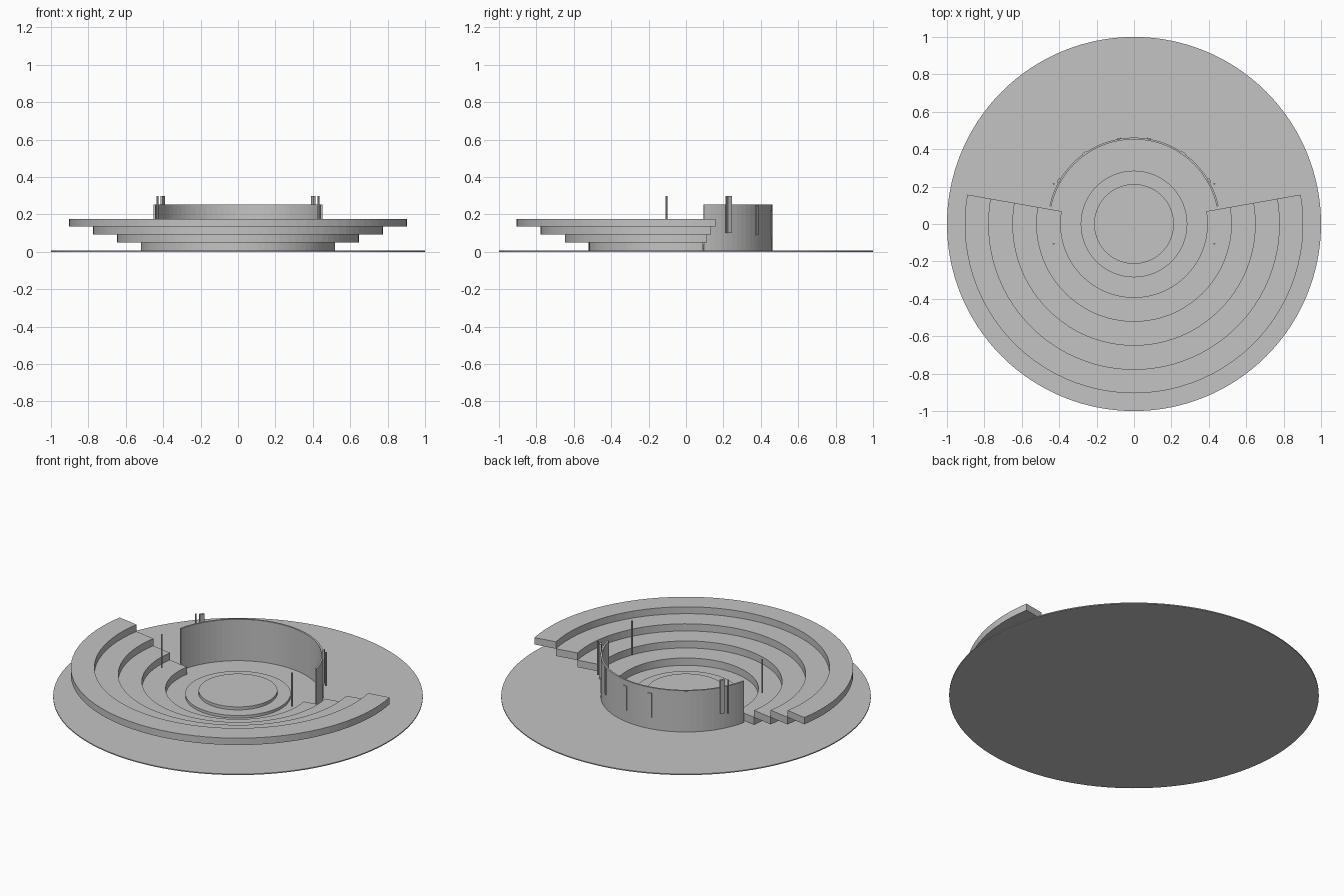
import bpy
import bmesh
import math
from mathutils import Matrix

if "Cube" in bpy.data.objects:
    bpy.data.objects.remove(bpy.data.objects["Cube"])

grey = bpy.data.materials.new("plain grey")
grey.diffuse_color = (0.55, 0.55, 0.55, 1.0)
grey.use_nodes = True
grey.node_tree.nodes["Principled BSDF"].inputs["Base Color"].default_value = grey.diffuse_color


def finish(name, bm):
    bmesh.ops.recalc_face_normals(bm, faces=bm.faces)
    mesh = bpy.data.meshes.new(name)
    bm.to_mesh(mesh)
    bm.free()
    mesh.materials.append(grey)
    obj = bpy.data.objects.new(name, mesh)
    bpy.context.collection.objects.link(obj)
    return obj


def cylinder(name, r, z0, z1, x=0.0, y=0.0, sides=72):
    bm = bmesh.new()
    bmesh.ops.create_cone(bm, cap_ends=True, segments=sides, radius1=r, radius2=r,
                          depth=z1 - z0,
                          matrix=Matrix.Translation((x, y, (z0 + z1) / 2)))
    return finish(name, bm)


def arc_slab(name, r0, r1, z0, z1, a0, a1):
    """Rectangular section swept around z between two angles in degrees."""
    bm = bmesh.new()
    steps = round((a1 - a0) / 4)
    rings = []
    for i in range(steps + 1):
        a = math.radians(a0 + (a1 - a0) * i / steps)
        c, s = math.cos(a), math.sin(a)
        rings.append([bm.verts.new((r * c, r * s, z))
                      for r, z in ((r0, z0), (r1, z0), (r1, z1), (r0, z1))])
    for p, q in zip(rings, rings[1:]):
        for k in range(4):
            n = (k + 1) % 4
            bm.faces.new((p[k], p[n], q[n], q[k]))
    bm.faces.new(rings[0])
    bm.faces.new(rings[-1])
    return finish(name, bm)


def wall_box(name, r, angle, depth, width, z0, z1):
    """Box turned to face outward at an angle on the curved wall."""
    bm = bmesh.new()
    m = (Matrix.Rotation(math.radians(angle), 4, 'Z')
         @ Matrix.Translation((r, 0, (z0 + z1) / 2))
         @ Matrix.Diagonal((depth, width, z1 - z0, 1)))
    bmesh.ops.create_cube(bm, size=1, matrix=m)
    return finish(name, bm)


# Ground disc and two-step round stage
cylinder("ground_disc", 1.0, 0.0, 0.006, sides=128)
cylinder("stage_lower", 0.285, 0.006, 0.022)
cylinder("stage_upper", 0.213, 0.022, 0.04)

# Seating tiers, open at the back
radii = [0.392, 0.52, 0.648, 0.777, 0.905]
heights = [0.006, 0.05, 0.092, 0.135, 0.176]
for i in range(4):
    arc_slab(f"seating_tier_{i + 1}", radii[i], radii[i + 1],
             heights[i], heights[i + 1], 170, 370)

# Curved back wall
arc_slab("back_wall", 0.452, 0.462, 0.006, 0.253, 12, 168)

# Panels and poles, mirrored left and right
for side in ("right", "left"):
    def turn(a):
        return a if side == "right" else 180 - a
    sx = 1 if side == "right" else -1
    wall_box(f"tall_panel_{side}", 0.464, turn(30), 0.013, 0.026, 0.10, 0.30)
    wall_box(f"middle_panel_{side}", 0.462, turn(55), 0.009, 0.022, 0.09, 0.25)
    wall_box(f"rear_panel_{side}", 0.462, turn(80), 0.009, 0.022, 0.075, 0.22)
    cylinder(f"rear_pole_{side}", 0.005, 0.10, 0.30, 0.43 * sx, 0.215, 10)
    cylinder(f"front_pole_{side}", 0.005, 0.10, 0.30, 0.43 * sx, -0.105, 10)
